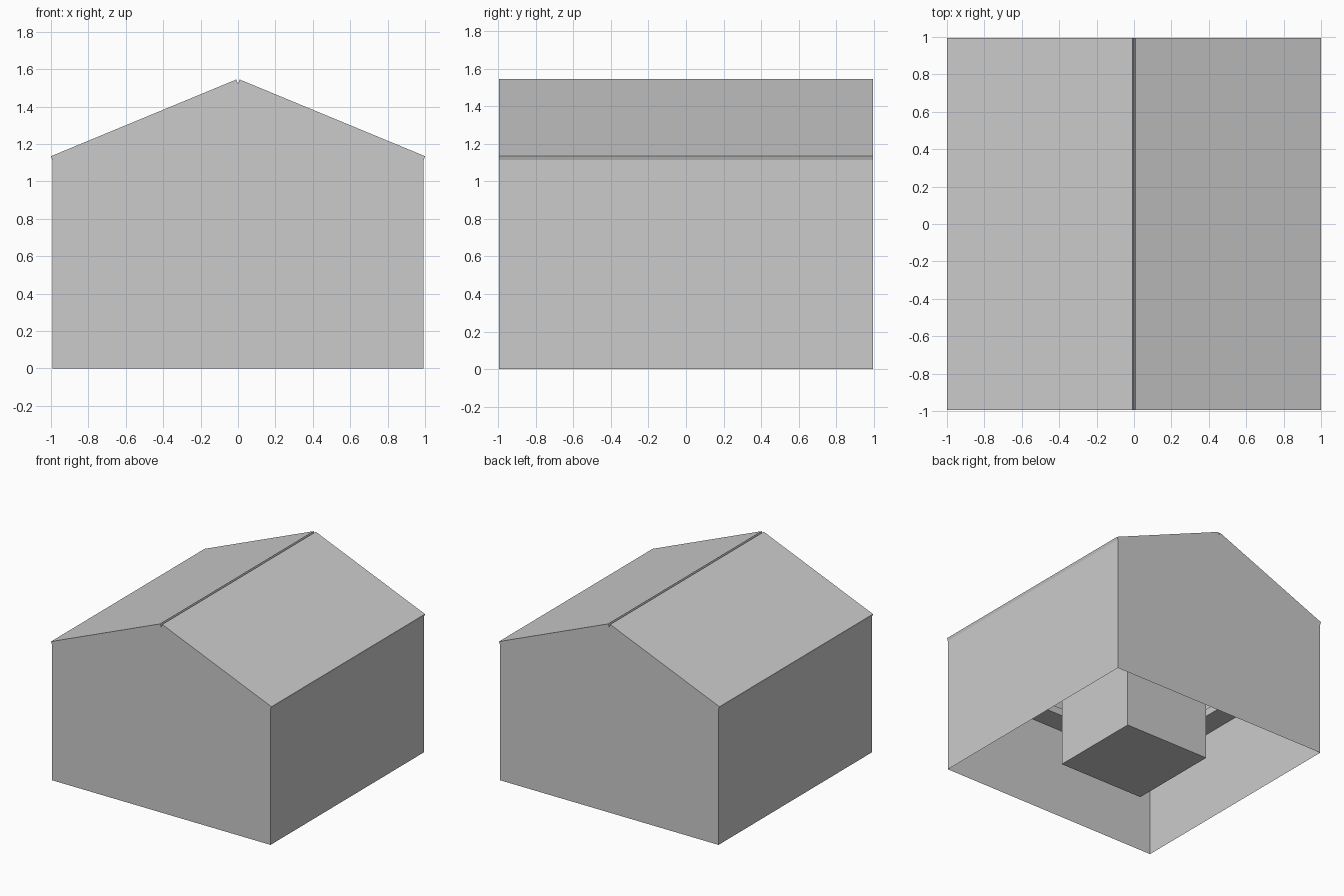
import bpy, bmesh

if "Cube" in bpy.data.objects:
    bpy.data.objects.remove(bpy.data.objects["Cube"])

X, Y = 0.992, 0.995          # wall half sizes
EAVE, RIDGE = 1.112, 1.522   # underside of the roof


def make(name, verts, faces):
    bm = bmesh.new()
    vs = [bm.verts.new(v) for v in verts]
    for f in faces:
        bm.faces.new([vs[i] for i in f])
    bmesh.ops.recalc_face_normals(bm, faces=bm.faces)
    me = bpy.data.meshes.new(name)
    bm.to_mesh(me)
    bm.free()
    ob = bpy.data.objects.new(name, me)
    bpy.context.collection.objects.link(ob)
    return ob


def prism(name, profile):
    """Closed x-z profile extruded along the full depth."""
    n = len(profile)
    verts = [(x, y, z) for y in (-Y, Y) for x, z in profile]
    faces = [range(n), range(n, 2 * n)]
    faces += [(i, (i + 1) % n, n + (i + 1) % n, n + i) for i in range(n)]
    return make(name, verts, faces)


def box(name, x0, x1, y0, y1, z0, z1):
    bpy.ops.mesh.primitive_cube_add(size=1, location=((x0 + x1) / 2, (y0 + y1) / 2, (z0 + z1) / 2))
    ob = bpy.context.object
    ob.name = name
    ob.scale = (x1 - x0, y1 - y0, z1 - z0)
    return ob


# Thin outer walls with gable ends, open underneath
outline = [(-X, 0), (X, 0), (X, EAVE), (0, RIDGE), (-X, EAVE)]
walls = [(x, y, z) for y in (-Y, Y) for x, z in outline]
make("walls", walls, [(0, 1, 2, 3, 4), (9, 8, 7, 6, 5), (1, 6, 7, 2), (0, 4, 9, 5)])

# Two roof slabs meeting at a fine V groove along the ridge
for side, s in (("left", -1), ("right", 1)):
    prism("roof_" + side, [(0, RIDGE), (s * X, EAVE), (s * 1.0, EAVE + 0.023), (s * 0.009, RIDGE + 0.023)])

# Inner ledge running around the walls
W, Z0, Z1 = 0.18, 0.745, 0.805
for side, s in (("left", -1), ("right", 1)):
    a, b = sorted((s * X, s * (X - W)))
    box("ledge_" + side, a, b, -Y, Y, Z0, Z1)
for side, s in (("front", -1), ("back", 1)):
    a, b = sorted((s * Y, s * (Y - W)))
    box("ledge_" + side, -X + W, X - W, a, b, Z0, Z1)

# Central block standing on the ground
box("central_block", -0.385, 0.385, -0.385, 0.385, 0, 0.77)
